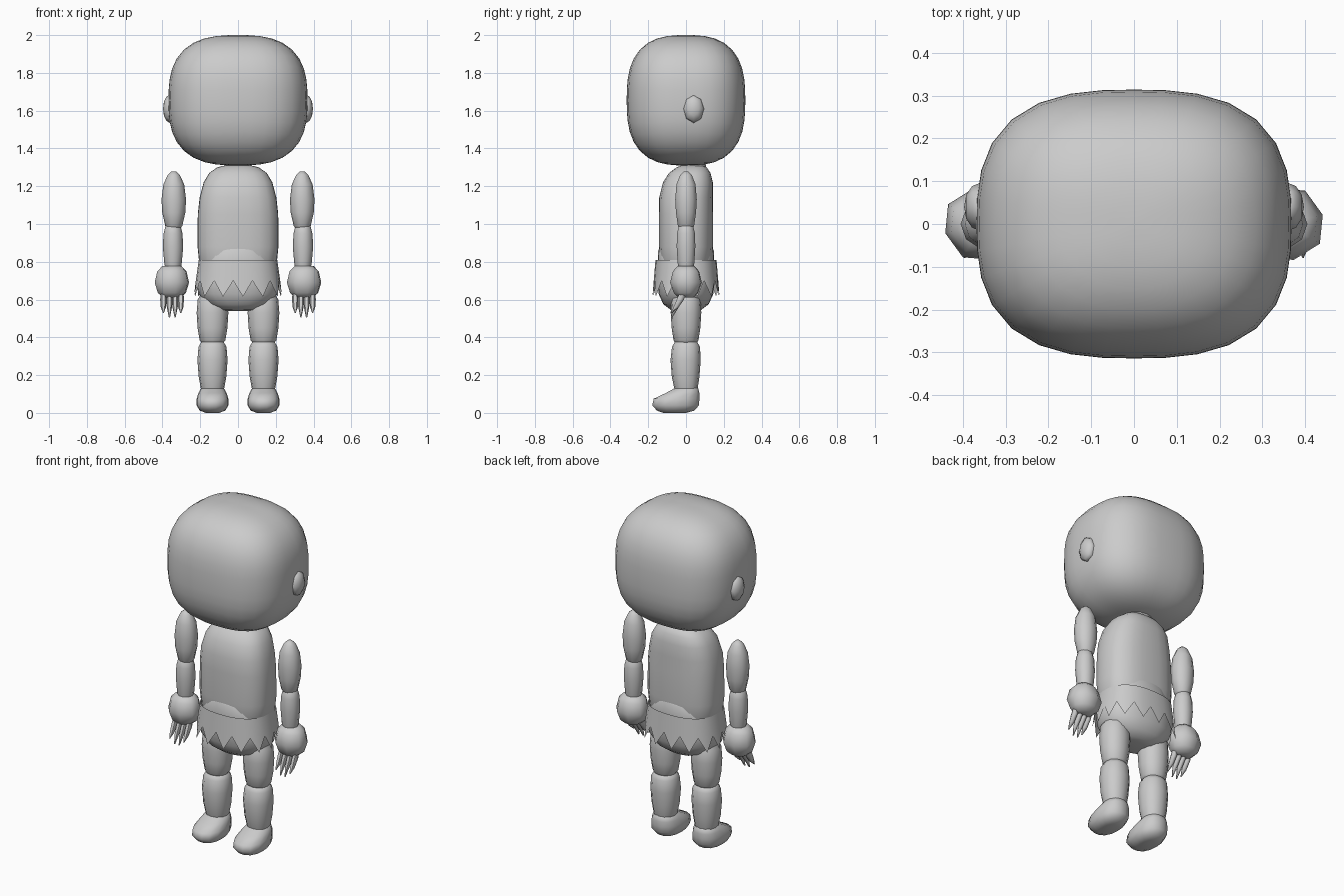
import bpy, bmesh, math
from mathutils import Vector, Matrix

clay = bpy.data.materials.new("light_grey")
clay.diffuse_color = (0.6, 0.6, 0.6, 1)


def finish(name, bm, angle=60):
    bmesh.ops.recalc_face_normals(bm, faces=bm.faces)
    me = bpy.data.meshes.new(name)
    bm.to_mesh(me)
    bm.free()
    ob = bpy.data.objects.new(name, me)
    bpy.context.collection.objects.link(ob)
    me.materials.append(clay)
    bpy.ops.object.select_all(action='DESELECT')
    ob.select_set(True)
    bpy.context.view_layer.objects.active = ob
    bpy.ops.object.shade_smooth_by_angle(angle=math.radians(angle))
    return ob


def blob(name, center, radii, p=2.0, segs=24, rings=16, axis='Z'):
    """Rounded box: a sphere pushed out to a p-norm surface."""
    bm = bmesh.new()
    bmesh.ops.create_uvsphere(bm, u_segments=segs, v_segments=rings, radius=1)
    if axis == 'X':
        bm.transform(Matrix.Rotation(math.pi / 2, 4, 'Y'))
    for v in bm.verts:
        n = sum(abs(c) ** p for c in v.co) ** (1 / p)
        v.co = Vector(c / n * r + o for c, r, o in zip(v.co, radii, center))
    return finish(name, bm)


def loft(name, rings, x=0, p=2.0, segs=12, turn=0.0):
    """Closed stack of rings (z, x radius, y radius, y centre)."""
    bm = bmesh.new()
    loops = []
    for z, rx, ry, cy in rings:
        loop = []
        for i in range(segs):
            a = 2 * math.pi * i / segs + turn
            c, s = math.cos(a), math.sin(a)
            n = (abs(c) ** p + abs(s) ** p) ** (1 / p)
            loop.append(bm.verts.new((x + rx * c / n, cy + ry * s / n, z)))
        loops.append(loop)
    for a, b in zip(loops, loops[1:]):
        for i in range(segs):
            j = (i + 1) % segs
            bm.faces.new((a[i], a[j], b[j], b[i]))
    bm.faces.new(loops[0])
    bm.faces.new(loops[-1])
    return finish(name, bm)


# Head, neck and torso
blob("head", (0, 0, 1.655), (0.368, 0.314, 0.345), 2.75, 32, 20)
loft("neck", [(1.26, 0.08, 0.06, 0.05), (1.36, 0.07, 0.05, 0.05)])
loft("torso", [(0.72, 0.17, 0.11, 0), (0.79, 0.205, 0.135, 0), (0.88, 0.214, 0.143, 0),
               (1.05, 0.213, 0.143, 0), (1.14, 0.203, 0.142, 0), (1.22, 0.182, 0.132, 0.01),
               (1.27, 0.152, 0.11, 0.02), (1.30, 0.11, 0.08, 0.03), (1.312, 0.06, 0.05, 0.03)],
     p=2.7, segs=24)
loft("pelvis", [(0.54, 0.06, 0.05, 0), (0.545, 0.10, 0.08, 0), (0.575, 0.165, 0.12, 0),
                (0.63, 0.21, 0.145, 0), (0.70, 0.222, 0.152, 0), (0.80, 0.20, 0.15, 0),
                (0.86, 0.18, 0.147, 0), (0.91, 0.12, 0.12, 0)], p=2.4, segs=20)

# Ragged skirt: a flared sheet with a zigzag hem
bm = bmesh.new()
top, hem = [], []
N = 28
for i in range(N):
    a = 2 * math.pi * i / N + math.pi / N
    c, s = math.cos(a), math.sin(a)
    n = (abs(c) ** 2.5 + abs(s) ** 2.5) ** 0.4
    point = i % 2
    f = 1 if point else 0.5
    top.append(bm.verts.new((0.208 * c / n, 0.162 * s / n, 0.81)))
    hem.append(bm.verts.new(((0.214 + 0.02 * f) * c / n, (0.162 + 0.016 * f) * s / n,
                             0.615 if point else 0.70)))
for i in range(N):
    j = (i + 1) % N
    bm.faces.new((top[i], top[j], hem[j], hem[i]))
finish("skirt", bm, 30)

for side, s in (("left", 1), ("right", -1)):
    # Ear
    blob(side + "_ear", (s * 0.36, 0.04, 1.61), (0.037, 0.056, 0.075), 2.0, 8, 6, 'X')

    # Arm: two tapered capsules
    x = s * 0.34
    loft(side + "_upper_arm", [(0.97, 0.03, 0.03, 0), (0.99, 0.045, 0.045, 0), (1.06, 0.061, 0.056, 0),
                               (1.13, 0.065, 0.06, 0), (1.21, 0.055, 0.053, 0), (1.26, 0.032, 0.032, 0),
                               (1.278, 0.012, 0.012, 0)], x, segs=10)
    loft(side + "_forearm", [(0.74, 0.035, 0.035, 0), (0.79, 0.046, 0.046, 0), (0.88, 0.054, 0.052, 0),
                             (0.95, 0.05, 0.05, 0), (0.99, 0.04, 0.04, 0), (1.01, 0.02, 0.02, 0)],
         x + s * 0.004, segs=10)
    # Chunky hand with thin claws that curve forward
    loft(side + "_hand", [(0.61, 0.045, 0.04, 0), (0.635, 0.075, 0.065, 0), (0.69, 0.092, 0.085, 0),
                          (0.75, 0.078, 0.07, 0), (0.778, 0.05, 0.045, 0)], x + s * 0.01,
         p=2.6, segs=8, turn=0.25)
    for k, (dx, tip) in enumerate(((-0.042, 0.53), (-0.012, 0.505), (0.018, 0.505), (0.05, 0.53))):
        loft(f"{side}_claw_{k + 1}", [(0.65, 0.014, 0.02, -0.01), (0.60, 0.017, 0.022, -0.03),
                                      (0.56, 0.014, 0.016, -0.052), (tip, 0.003, 0.004, -0.076)],
             x + s * 0.005 + s * dx, segs=6)

    # Leg: thigh and shin barrels
    x = s * 0.135
    loft(side + "_thigh", [(0.36, 0.05, 0.05, 0), (0.385, 0.068, 0.066, 0), (0.45, 0.079, 0.076, 0),
                           (0.53, 0.084, 0.081, 0), (0.60, 0.078, 0.078, 0), (0.65, 0.05, 0.05, 0)],
         x, p=2.2, segs=12)
    loft(side + "_shin", [(0.09, 0.05, 0.05, 0), (0.13, 0.062, 0.062, 0), (0.19, 0.073, 0.073, -0.002),
                          (0.28, 0.08, 0.08, -0.002), (0.35, 0.074, 0.074, 0), (0.382, 0.055, 0.055, 0)],
         x, p=2.3, segs=12)
    # Foot: long toe, higher at the heel
    loft(side + "_foot", [(0.0, 0.035, 0.06, -0.06), (0.012, 0.068, 0.10, -0.055),
                          (0.04, 0.084, 0.125, -0.055), (0.075, 0.084, 0.122, -0.05),
                          (0.105, 0.075, 0.09, -0.018), (0.128, 0.062, 0.066, 0.0),
                          (0.142, 0.035, 0.04, 0.01)], x, p=2.5, segs=14)
